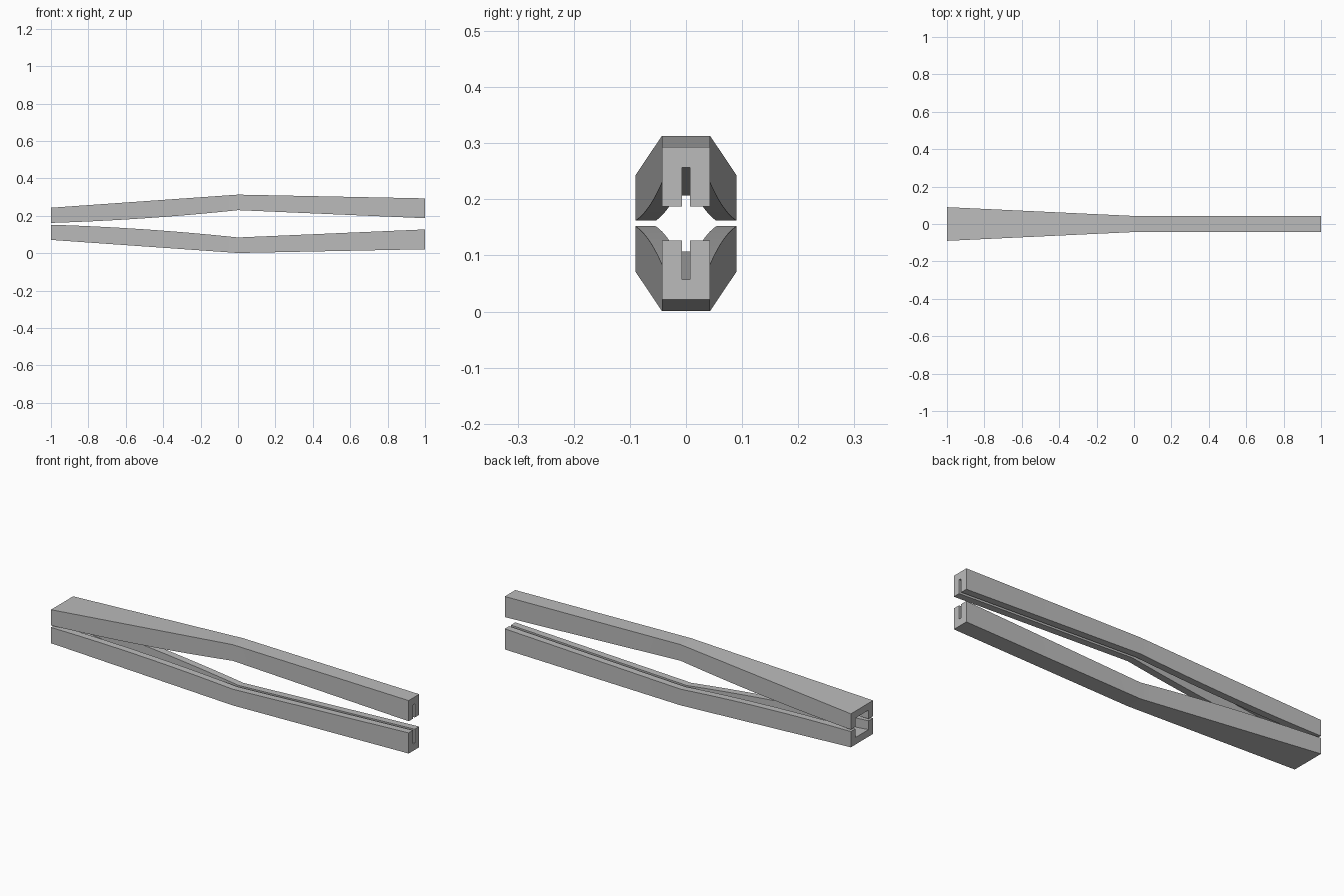
import bpy, bmesh

# Remove the default cube
cube = bpy.data.objects.get("Cube")
if cube:
    bpy.data.objects.remove(cube, do_unlink=True)

# Single plain grey material
GREY = (0.5, 0.5, 0.5, 1.0)
mat = bpy.data.materials.new("plain grey")
mat.use_nodes = True
mat.diffuse_color = GREY
mat.node_tree.nodes["Principled BSDF"].inputs["Base Color"].default_value = GREY

MID = 0.157        # height of the mirror plane between the two arms
WALL = 0.036       # wall thickness of the channel
STEPS = 16         # segments along the curved jaw


def section(x):
    """Half width, outer height and inner edge height of the upper arm at x."""
    if x < 0:
        t = x + 1
        return 0.09 - 0.047 * t, 0.243 + 0.07 * t, 0.162 + 0.03 * t + 0.038 * t * t
    return 0.043, 0.313 - 0.02 * x, 0.23 - 0.043 * x


def channel_ring(x, sign):
    """U-shaped cross-section: four outer corners, then four slot corners."""
    half, outer, inner = section(x)
    slot = half - WALL
    profile = [(-half, inner), (-half, outer), (half, outer), (half, inner),
               (slot, inner), (slot, outer - WALL), (-slot, outer - WALL), (-slot, inner)]
    return [(x, y, MID + sign * (z - MID)) for y, z in profile]


def build_arm(name, sign):
    """Loft the channel section from the wide jaw to the narrow handle end."""
    bm = bmesh.new()
    stations = [-1 + i / STEPS for i in range(STEPS + 1)] + [1]
    rings = [[bm.verts.new(p) for p in channel_ring(x, sign)] for x in stations]
    for a, b in zip(rings, rings[1:]):
        for i in range(8):
            j = (i + 1) % 8
            bm.faces.new((a[i], a[j], b[j], b[i]))
    # End caps: two side walls and the bridge of the U
    for r in (rings[0], rings[-1]):
        for ids in ((0, 1, 6, 7), (1, 2, 5, 6), (2, 3, 4, 5)):
            bm.faces.new([r[i] for i in ids])
    bmesh.ops.recalc_face_normals(bm, faces=bm.faces)
    mesh = bpy.data.meshes.new(name)
    bm.to_mesh(mesh)
    bm.free()
    mesh.materials.append(mat)
    obj = bpy.data.objects.new(name, mesh)
    bpy.context.collection.objects.link(obj)
    # Smooth the curved jaw edge, keep the corners crisp
    bpy.ops.object.select_all(action='DESELECT')
    obj.select_set(True)
    bpy.context.view_layer.objects.active = obj
    bpy.ops.object.shade_smooth_by_angle(angle=0.05)
    return obj


build_arm("upper_arm", 1)
build_arm("lower_arm", -1)
